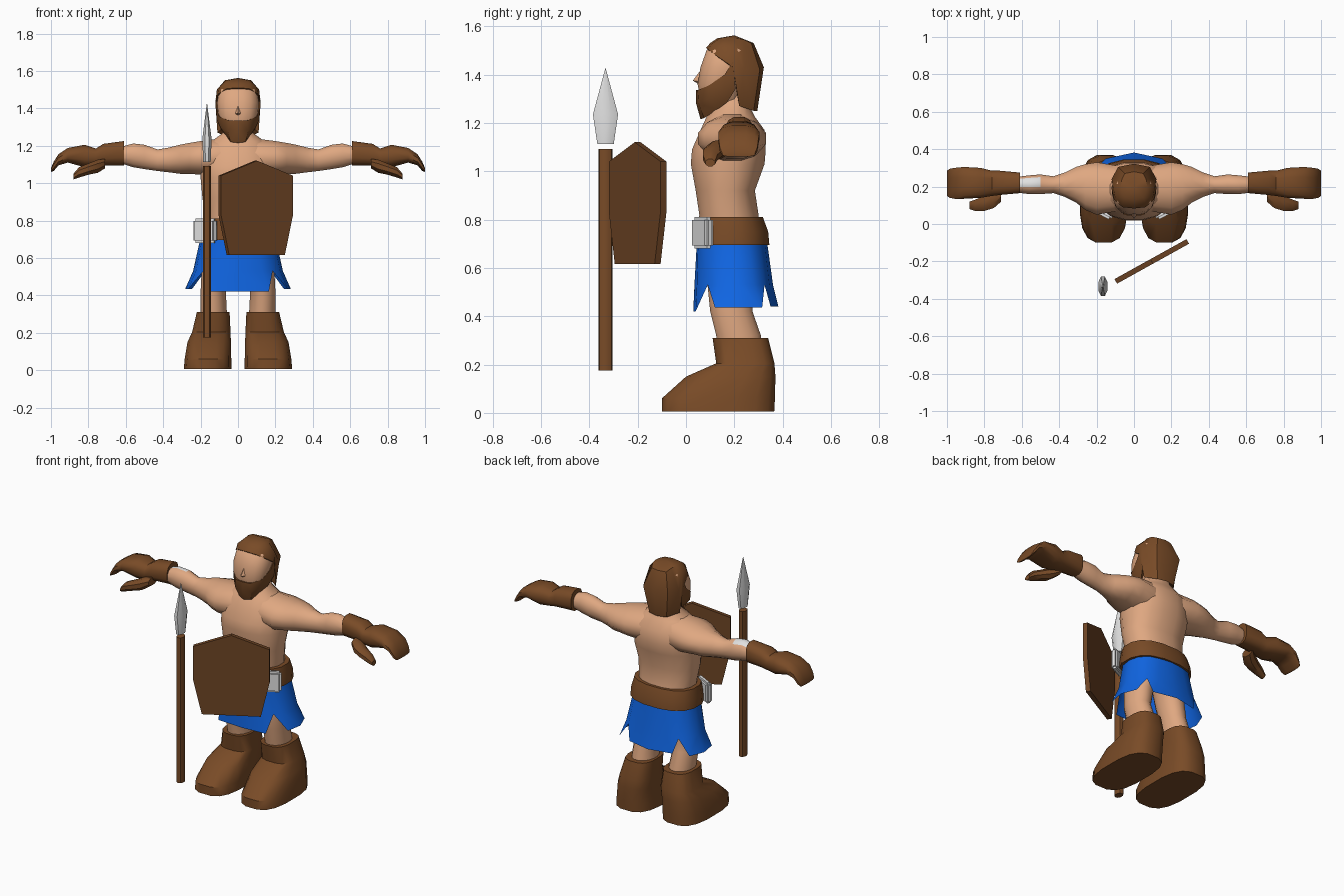
import bpy, bmesh, math
from mathutils import Matrix, Vector


def material(name, rgb):
    m = bpy.data.materials.new(name)
    m.diffuse_color = (*rgb, 1)
    return m


SKIN = material("skin", (0.74, 0.39, 0.22))
LEATHER = material("leather_brown", (0.19, 0.07, 0.02))
WOOD = material("shield_brown", (0.155, 0.058, 0.018))
BLUE = material("kilt_blue", (0.005, 0.13, 0.76))
STEEL = material("steel", (0.75, 0.75, 0.75))


def finish(name, bm, mat, angle=40, merge=True):
    if merge:
        bmesh.ops.remove_doubles(bm, verts=bm.verts, dist=1e-5)
    bmesh.ops.recalc_face_normals(bm, faces=bm.faces)
    me = bpy.data.meshes.new(name)
    bm.to_mesh(me)
    bm.free()
    me.materials.append(mat)
    ob = bpy.data.objects.new(name, me)
    bpy.context.collection.objects.link(ob)
    bpy.ops.object.select_all(action='DESELECT')
    ob.select_set(True)
    bpy.context.view_layer.objects.active = ob
    bpy.ops.object.shade_smooth_by_angle(angle=math.radians(angle))
    return ob


def loft(name, rings, mat, angle=40):
    """Skin a list of equal-length point rings and cap both ends."""
    bm = bmesh.new()
    vs = [[bm.verts.new(p) for p in r] for r in rings]
    n = len(vs[0])
    for a, b in zip(vs, vs[1:]):
        for i in range(n):
            j = (i + 1) % n
            bm.faces.new((a[i], a[j], b[j], b[i]))
    bm.faces.new(vs[0])
    bm.faces.new(vs[-1])
    return finish(name, bm, mat, angle)


def oval(a0, a1, b0, b1, n=16, e=2.0):
    """Superellipse inside the rectangle a0..a1 by b0..b1."""
    out = []
    for i in range(n):
        t = 2 * math.pi * (i + 0.5) / n
        c, s = math.cos(t), math.sin(t)
        u = math.copysign(abs(c) ** (2 / e), c)
        v = math.copysign(abs(s) ** (2 / e), s)
        k = 1 / math.cos(math.pi / n)
        out.append(((a0 + a1) / 2 + max(-1, min(1, u * k)) * (a1 - a0) / 2,
                    (b0 + b1) / 2 + max(-1, min(1, v * k)) * (b1 - b0) / 2))
    return out


def z_loft(name, rows, mat, n=16, e=2.0, angle=40):
    """Rows of z, x0, x1, y0, y1."""
    return loft(name, [[(x, y, z) for x, y in oval(x0, x1, y0, y1, n, e)]
                       for z, x0, x1, y0, y1 in rows], mat, angle)


def x_loft(name, rows, mat, sx, n=12, e=2.0):
    """Rows of x, y0, y1, z0, z1, mirrored by sx."""
    return loft(name, [[(sx * x, y, z) for y, z in oval(y0, y1, z0, z1, n, e)]
                       for x, y0, y1, z0, z1 in rows], mat)


def shell(name, columns, mat, angle=40):
    """Mirrored sheet; each column lists points top to bottom, None makes a notch."""
    bm = bmesh.new()
    for sx in (1, -1):
        for a, b in zip(columns, columns[1:]):
            for k in range(len(a) - 1):
                quad = []
                for p in (a[k], b[k], b[k + 1], a[k + 1]):
                    if p and p not in quad:
                        quad.append(p)
                if len(quad) > 2:
                    bm.faces.new([bm.verts.new((sx * x, y, z)) for x, y, z in quad])
    return finish(name, bm, mat, angle)


# Torso and neck
z_loft("torso", [(z, -w, w, y0, y1) for z, w, y0, y1 in (
    (.72, .17, .05, .31), (.82, .175, .055, .30), (.92, .19, .04, .285),
    (1.03, .20, .02, .325), (1.09, .20, .025, .33), (1.17, .19, .06, .325),
    (1.225, .14, .085, .285), (1.265, .085, .12, .265), (1.32, .065, .13, .26),
    (1.42, .06, .13, .26))], SKIN, e=2.3)

# Head and nose
z_loft("head", [(z, -w, w, y0, y1) for z, w, y0, y1 in (
    (1.24, .05, .08, .2), (1.30, .085, .06, .23), (1.36, .105, .048, .24),
    (1.43, .112, .06, .26), (1.50, .1, .085, .26), (1.53, .07, .12, .25))], SKIN, e=2.4)
shell("nose", [[(0, .07, 1.43), (0, .028, 1.375), (0, .06, 1.355)],
               [(.012, .075, 1.43), (.022, .06, 1.37), (0, .06, 1.355)]], SKIN)

# Beard wraps the jaw, hair covers the crown and nape
core = (0, .17, 1.33)
shell("beard", [[core, *c, core] for c in (
    [(0, .042, 1.335), (0, .042, 1.28), (0, .06, 1.215)],
    [(.05, .048, 1.335), (.055, .052, 1.28), (.04, .075, 1.22)],
    [(.10, .095, 1.355), (.095, .095, 1.30), (.065, .13, 1.255)],
    [(.117, .16, 1.40), (.115, .16, 1.34), (.09, .17, 1.285)],
    [(.119, .195, 1.455), (.118, .20, 1.40), (.108, .205, 1.34)])], LEATHER)
crown, inside = (0, .2, 1.562), (0, .2, 1.38)
shell("hair", [[crown, *c, inside] for c in (
    [(0, .13, 1.55), (0, .10, 1.53), (0, .083, 1.51)],
    [(.05, .14, 1.55), (.06, .11, 1.53), (.062, .09, 1.505)],
    [(.065, .17, 1.55), (.10, .14, 1.515), (.107, .13, 1.475)],
    [(.07, .2, 1.55), (.113, .2, 1.5), (.121, .195, 1.43)],
    [(.065, .24, 1.545), (.12, .24, 1.42), (.11, .22, 1.27)],
    [(.05, .27, 1.53), (.085, .305, 1.42), (.06, .28, 1.25)],
    [(0, .28, 1.53), (0, .322, 1.43), (0, .295, 1.25)])], LEATHER)

for sx, side in ((1, "left"), (-1, "right")):
    # Arm
    arm = x_loft(side + "_arm", [
        (.08, .07, .31, 1.03, 1.24), (.20, .05, .33, 1.045, 1.225),
        (.26, .075, .32, 1.05, 1.215), (.31, .115, .305, 1.05, 1.205),
        (.37, .145, .275, 1.058, 1.19), (.43, .165, .255, 1.065, 1.18),
        (.50, .16, .265, 1.075, 1.205), (.56, .16, .26, 1.085, 1.212),
        (.64, .17, .25, 1.11, 1.19)], SKIN, sx)
    if sx < 0:
        # Pale patch on top of the right forearm
        arm.data.materials.append(STEEL)
        for f in arm.data.polygons:
            if f.center.x < -.49 and f.normal.z > .7 and f.center.y > .2:
                f.material_index = 1
    # Glove and thumb
    x_loft(side + "_glove", [
        (.61, .165, .275, 1.095, 1.225), (.72, .155, .285, 1.095, 1.21),
        (.76, .15, .285, 1.09, 1.185), (.82, .14, .30, 1.085, 1.205),
        (.91, .135, .305, 1.11, 1.188), (.96, .135, .30, 1.095, 1.155),
        (.985, .14, .295, 1.065, 1.115), (1.0, .15, .285, 1.06, 1.08)],
        LEATHER, sx, e=2.6)
    x_loft(side + "_thumb", [
        (.71, .12, .21, 1.08, 1.13), (.75, .085, .18, 1.055, 1.125),
        (.80, .07, .15, 1.045, 1.105), (.85, .07, .13, 1.03, 1.085),
        (.88, .08, .12, 1.02, 1.05)], LEATHER, sx, n=8)
    # Leg and boot
    mx = lambda rows: [(z, sx * a, sx * b, c, d) for z, a, b, c, d in rows]
    z_loft(side + "_leg", mx([
        (.26, .06, .20, .13, .31), (.32, .06, .20, .125, .31),
        (.42, .065, .20, .10, .275), (.52, .04, .195, .09, .27),
        (.70, .01, .17, .07, .31)]), SKIN)
    z_loft(side + "_boot", mx([
        (.005, .035, .29, -.10, .365), (.06, .036, .285, -.10, .368),
        (.15, .038, .27, .00, .37), (.205, .04, .245, .125, .366),
        (.31, .045, .22, .11, .34)]), LEATHER, e=2.8)
    # Belt plate at the front corner
    bm = bmesh.new()
    bmesh.ops.create_cube(bm, size=1)
    bmesh.ops.scale(bm, vec=(.135, .04, .13), verts=bm.verts)
    bmesh.ops.bevel(bm, geom=bm.edges[:], offset=.012, segments=2, affect='EDGES')
    bmesh.ops.transform(bm, verts=bm.verts, matrix=Matrix.Translation((sx * .175, .068, .745))
                        @ Matrix.Rotation(sx * .48, 4, 'Z'))
    finish(side + "_belt_plate", bm, STEEL)

# Belt
z_loft("belt", [(.695, -.215, .215, .03, .345), (.75, -.212, .212, .035, .34),
                (.81, -.20, .20, .045, .318)], LEATHER, e=2.4)

# Kilt with a slit at each corner
shell("kilt", [
    [(0, .045, .71), (0, .035, .53), (0, .03, .42)],
    [(.10, .05, .71), (.13, .045, .53), (.165, .04, .42)],
    [(.155, .08, .71), (.185, .09, .53), None],
    [(.19, .13, .71), (.225, .13, .53), (.265, .12, .435)],
    [(.20, .20, .71), (.24, .22, .53), (.282, .22, .435)],
    [(.185, .26, .71), (.22, .28, .53), (.245, .315, .435)],
    [(.145, .305, .71), (.175, .325, .53), None],
    [(.08, .325, .71), (.11, .345, .53), (.15, .35, .44)],
    [(0, .335, .71), (0, .36, .53), (0, .382, .44)]], BLUE)

# Shield: flat outline turned about z
bm = bmesh.new()
outline = [(-.22, 1.04), (0, 1.12), (.22, 1.04), (.22, .83), (.17, .615), (-.17, .615), (-.22, .83)]
face = bm.faces.new([bm.verts.new((u, -.014, z)) for u, z in outline])
ext = bmesh.ops.extrude_face_region(bm, geom=[face])
bmesh.ops.translate(bm, vec=(0, .028, 0),
                    verts=[v for v in ext["geom"] if isinstance(v, bmesh.types.BMVert)])
bmesh.ops.transform(bm, verts=bm.verts, matrix=Matrix.Translation((.095, -.2, 0))
                    @ Matrix.Rotation(math.radians(29), 4, 'Z'))
finish("shield", bm, WOOD, 20)

# Spear
SX, SY = -.166, -.333


def spear_rows(rows):
    return [(z, SX - a, SX + a, SY - b, SY + b) for z, a, b in rows]


z_loft("spear_shaft", spear_rows([(.175, .021, .029), (1.092, .021, .029)]), LEATHER, n=10)
z_loft("spear_head", spear_rows([(1.113, .02, .034), (1.235, .025, .052),
                                 (1.425, .001, .001)]), STEEL, n=8)
